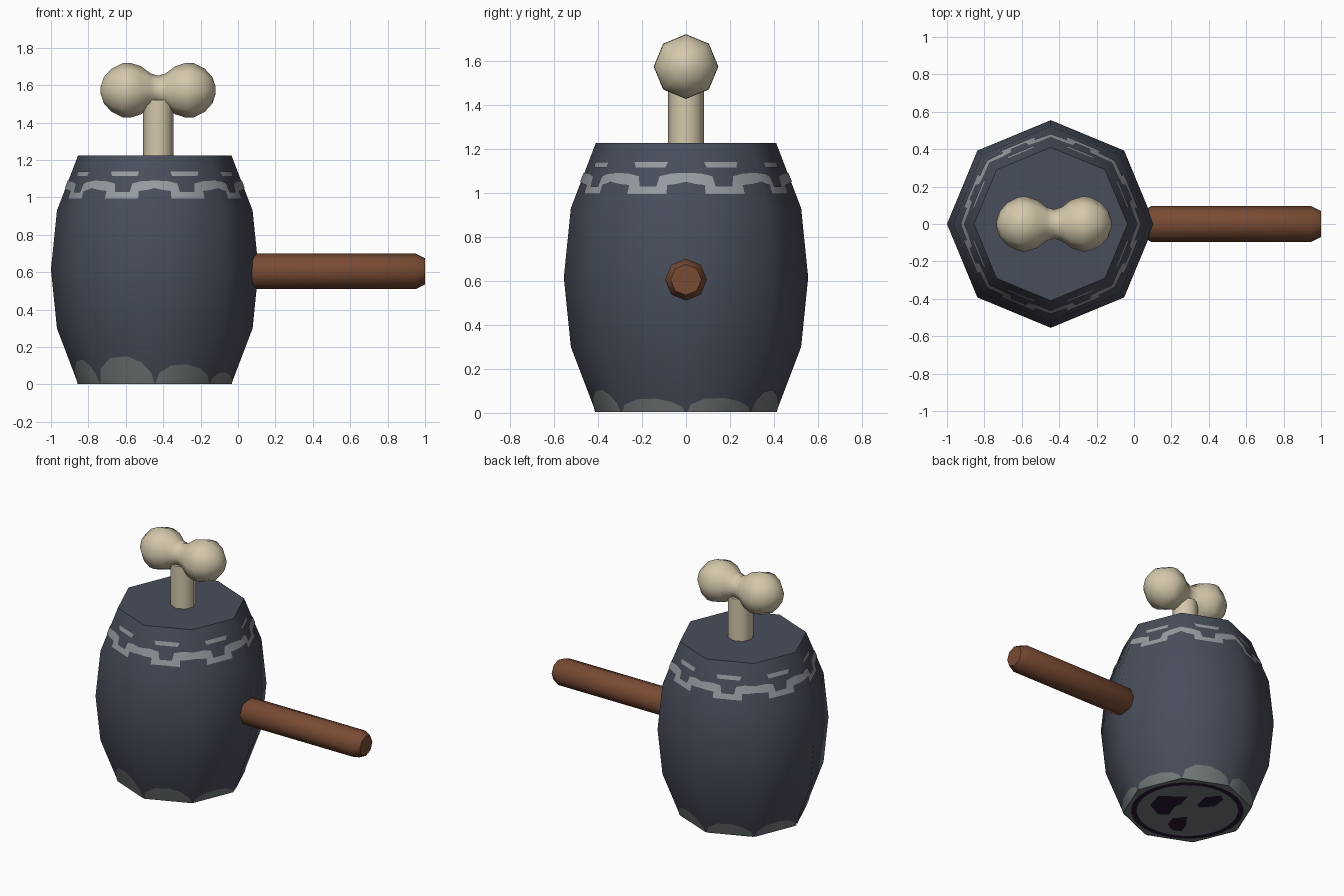
import bpy
import bmesh
from math import cos, sin, pi, radians, sqrt
from mathutils import Vector

cube = bpy.data.objects.get("Cube")
if cube:
    bpy.data.objects.remove(cube)

CX = -0.445          # barrel axis
BASE = 0.003         # underside, raised by the thickness of its painted marks
BARREL = [(BASE, 0.41), (0.30, 0.523), (0.615, 0.555), (0.93, 0.523), (1.225, 0.41)]
STEP = pi / 4


def material(name, r, g, b):
    m = bpy.data.materials.new(name)
    m.use_nodes = True
    m.diffuse_color = (r, g, b, 1)
    m.node_tree.nodes["Principled BSDF"].inputs["Base Color"].default_value = (r, g, b, 1)
    return m


slate = material("slate", 0.066, 0.076, 0.105)
chain_grey = material("chain grey", 0.31, 0.335, 0.365)
stone_grey = material("stone grey", 0.17, 0.19, 0.195)
dark_purple = material("dark purple", 0.018, 0.009, 0.032)
ivory = material("ivory", 0.66, 0.58, 0.41)
brown = material("brown wood", 0.19, 0.07, 0.034)


def finish(name, bm, mats, angle=50):
    mesh = bpy.data.meshes.new(name)
    bm.to_mesh(mesh)
    bm.free()
    for m in mats:
        mesh.materials.append(m)
    for p in mesh.polygons:
        p.use_smooth = True
    mesh.set_sharp_from_angle(angle=radians(angle))
    obj = bpy.data.objects.new(name, mesh)
    bpy.context.collection.objects.link(obj)
    return obj


def lathe(profile, place, sides=8):
    """Rings of (distance, radius) along an axis, capped at both ends."""
    bm = bmesh.new()
    rings = [[bm.verts.new(place(d, r * cos(2 * pi * i / sides), r * sin(2 * pi * i / sides)))
              for i in range(sides)] for d, r in profile]
    for a, b in zip(rings, rings[1:]):
        for i in range(sides):
            j = (i + 1) % sides
            bm.faces.new((a[i], a[j], b[j], b[i]))
    bm.faces.new(rings[0][::-1])
    bm.faces.new(rings[-1])
    bmesh.ops.recalc_face_normals(bm, faces=bm.faces)
    return bm


# Barrel, with a grey underside
bm = lathe(BARREL, lambda d, a, b: (CX + a, b, d))
for f in bm.faces:
    f.material_index = int(f.normal.z < -0.9)
finish("barrel", bm, [slate, stone_grey])

# Handle
finish("handle", lathe([(0.05, 0.07), (0.09, 0.095), (0.95, 0.095), (1.0, 0.07)],
                       lambda d, a, b: (d, a, 0.605 + b)), [brown])

# Bone: shaft and double knob, the knob profile mirrored about its neck
BONE_X = -0.427
finish("bone_shaft", lathe([(1.2, 0.082), (1.52, 0.082)],
                           lambda d, a, b: (BONE_X + a, b, d)), [ivory])
half = [(0.04, 0.09), (0.09, 0.128), (0.15, 0.147), (0.19, 0.145),
        (0.25, 0.115), (0.29, 0.07), (0.307, 0.02)]
knob = [(-d, r) for d, r in reversed(half)] + [(0, 0.078)] + half
finish("bone_knob", lathe(knob, lambda d, a, b: (BONE_X + d, a, 1.573 + b)), [ivory], 65)


def on_barrel(k, t, z):
    """Point just outside side k; t runs from -1 to 1 across that side."""
    for (z0, r0), (z1, r1) in zip(BARREL, BARREL[1:]):
        if z <= z1:
            break
    r = r0 + (r1 - r0) * (z - z0) / (z1 - z0) + 0.004
    p = Vector((cos(k * STEP), sin(k * STEP), 0)) * r
    q = Vector((cos((k + 1) * STEP), sin((k + 1) * STEP), 0)) * r
    return p.lerp(q, (t + 1) / 2) + Vector((CX, 0, z))


def barrel_plates(name, shapes, mat):
    """Thin painted plates that share the barrel's rounded shading."""
    bm = bmesh.new()
    for k, outline in shapes:
        bm.faces.new([bm.verts.new(on_barrel(k, t, z)) for t, z in outline])
    mesh = finish(name, bm, [mat], 180).data
    normals = []
    for v in mesh.vertices:
        n = Vector((v.co.x - CX, v.co.y, 0)).normalized()
        n.z = 0.33 if v.co.z > 0.6 else -0.33
        normals.append(n.normalized())
    mesh.normals_split_custom_set_from_vertices(normals)


# Chain: an open link on each side, joined across the corners
right = [(0.5, 0.995), (0.5, 1.035), (0.75, 1.04), (1, 1.05), (1, 1.09),
         (0.6, 1.088), (0.28, 1.075), (0.22, 1.028)]
link = right + [(-t, z) for t, z in reversed(right)]
dash = [(-0.42, 1.115), (0.42, 1.115), (0.48, 1.14), (-0.48, 1.14)]
barrel_plates("chain", [(k, s) for k in range(8) for s in (link, dash)], chain_grey)

# Worn scallops around the foot, of uneven height
scallop = [(-0.98, 0), (0.98, 0), (0.88, 0.4), (0.55, 0.78), (0.1, 1),
           (-0.45, 0.94), (-0.85, 0.55)]
heights = [0.065, 0.1, 0.09, 0.08, 0.13, 0.148, 0.105, 0.062]
barrel_plates("foot_scallops", [(k, [(t, BASE + s * h) for t, s in scallop])
                                for k, h in enumerate(heights)], stone_grey)

# Underside marks: a ring and three blots
bm = bmesh.new()
SEG = 32
rings = [[bm.verts.new((CX + r * cos(2 * pi * i / SEG), r * sin(2 * pi * i / SEG), 0))
          for i in range(SEG)] for r in (0.36, 0.325)]
for i in range(SEG):
    j = (i + 1) % SEG
    bm.faces.new((rings[0][i], rings[1][i], rings[1][j], rings[0][j]))
blots = [
    [(-.23, -.09), (-.17, -.2), (.02, -.18), (-.03, -.09), (-.08, -.05), (-.12, .04), (-.19, .03)],
    [(.07, -.07), (.13, -.16), (.23, -.17), (.24, -.12), (.18, -.04), (.08, -.03)],
    [(-.14, .16), (-.1, .09), (-.01, .08), (-.02, .18), (-.06, .26), (-.12, .24)],
]
for blot in blots:
    bm.faces.new([bm.verts.new((CX - (a + b) / sqrt(2), (a - b) / sqrt(2), 0)) for a, b in blot])
bm.normal_update()
for f in bm.faces:
    if f.normal.z > 0:
        f.normal_flip()
finish("underside_marks", bm, [dark_purple])
